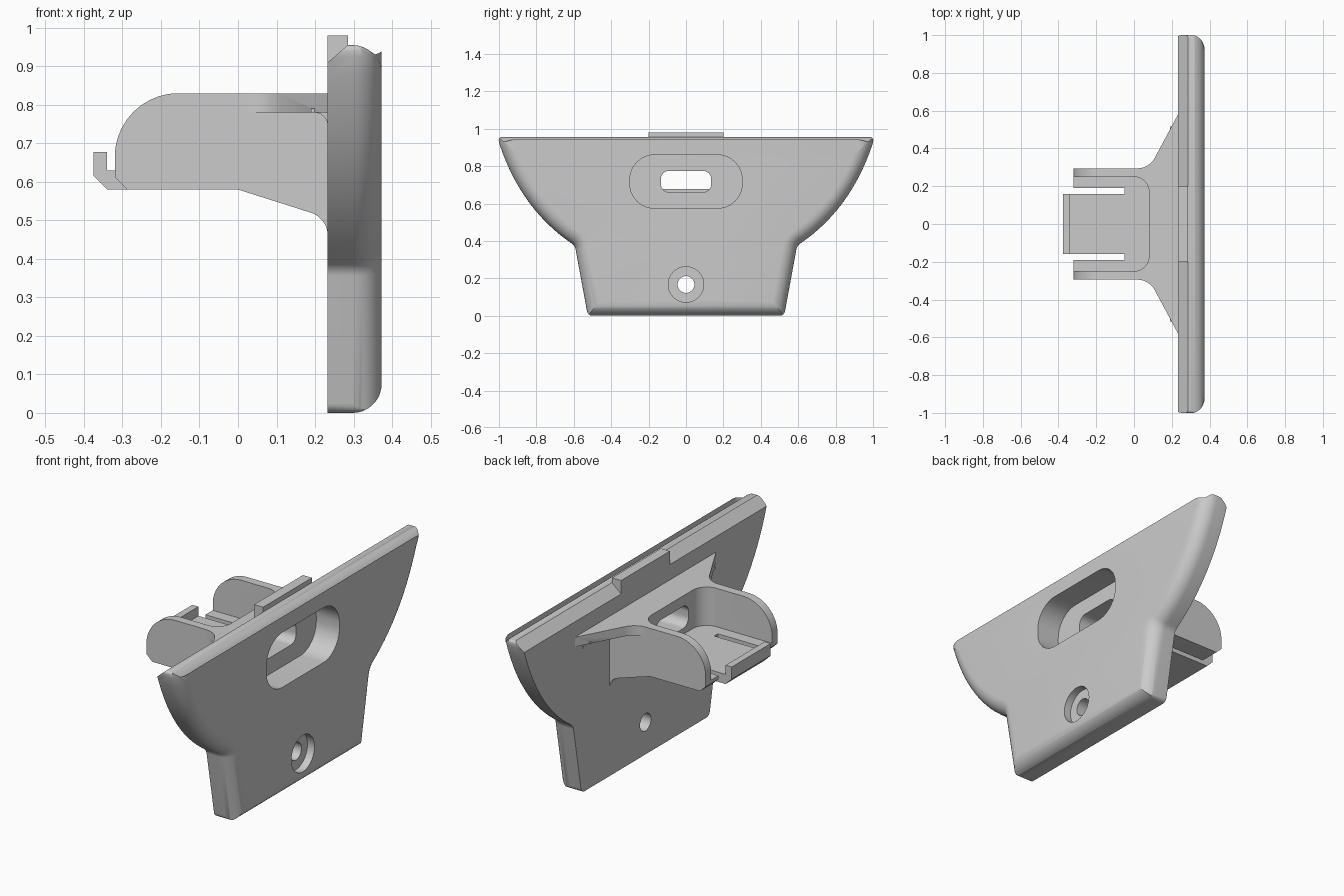
import bpy, bmesh
from math import sin, cos, tan, pi, radians
from mathutils import Vector

cube = bpy.data.objects.get("Cube")
if cube:
    bpy.data.objects.remove(cube, do_unlink=True)

grey = bpy.data.materials.new("plain grey")
grey.use_nodes = True
grey.diffuse_color = (0.6, 0.6, 0.6, 1)
grey.node_tree.nodes["Principled BSDF"].inputs["Base Color"].default_value = grey.diffuse_color


def outline(corners, seg=8):
    """Closed 2D outline; each corner is (a, b) or (a, b, fillet radius)."""
    pts, n = [], len(corners)
    for i, corner in enumerate(corners):
        p = Vector(corner[:2])
        r = corner[2] if len(corner) > 2 else 0
        if not r:
            pts.append(p)
            continue
        u = (Vector(corners[i - 1][:2]) - p).normalized()
        v = (Vector(corners[(i + 1) % n][:2]) - p).normalized()
        half = u.angle(v) / 2
        centre = p + (u + v).normalized() * r / sin(half)
        start, end = p + u * r / tan(half) - centre, p + v * r / tan(half) - centre
        pts += [centre + start.lerp(end, k / seg).normalized() * r for k in range(seg + 1)]
    return pts


def rectangle(a0, a1, b0, b1, r=0):
    return outline([(a0, b0, r), (a1, b0, r), (a1, b1, r), (a0, b1, r)])


def circle(a, b, r, n=40):
    return [Vector((a + r * cos(2 * pi * k / n), b + r * sin(2 * pi * k / n))) for k in range(n)]


def place(p, depth, axis):
    return {"x": (depth, p[0], p[1]), "y": (p[0], depth, p[1]), "z": (p[0], p[1], depth)}[axis]


def loft(name, rings, axis):
    """Solid through a list of (outline, depth) rings, capped at both ends."""
    bm = bmesh.new()
    loops = [[bm.verts.new(place(p, d, axis)) for p in pts] for pts, d in rings]
    for lo, hi in zip(loops, loops[1:]):
        for i in range(len(lo)):
            bm.faces.new((lo[i - 1], lo[i], hi[i], hi[i - 1]))
    bm.faces.new(loops[0])
    bm.faces.new(loops[-1])
    bmesh.ops.recalc_face_normals(bm, faces=bm.faces)
    mesh = bpy.data.meshes.new(name)
    bm.to_mesh(mesh)
    bm.free()
    mesh.materials.append(grey)
    obj = bpy.data.objects.new(name, mesh)
    bpy.context.collection.objects.link(obj)
    return obj


def prism(name, pts, axis, d0, d1):
    return loft(name, [(pts, d0), (pts, d1)], axis)


def combine(obj, tool, operation):
    bpy.context.view_layer.objects.active = obj
    mod = obj.modifiers.new(operation, "BOOLEAN")
    mod.operation, mod.solver, mod.object = operation, "EXACT", tool
    bpy.ops.object.modifier_apply(modifier=mod.name)
    bpy.data.objects.remove(tool, do_unlink=True)


def inset(pts, d):
    """Mitred inward offset of a counter-clockwise outline."""
    result = []
    for i, p in enumerate(pts):
        e0 = (p - pts[i - 1]).normalized()
        e1 = (pts[(i + 1) % len(pts)] - p).normalized()
        n0, n1 = Vector((-e0.y, e0.x)), Vector((-e1.y, e1.x))
        result.append(p + (n0 + n1) * d / (1 + n0.dot(n1)))
    return result


BACK, FRONT, ROUND = 0.233, 0.373, 0.075


# Face plate outline: narrow foot, flaring wings, flat top
def plate_outline(corner_r):
    a, c, b = Vector((0.594, 0.375)), Vector((0.88, 0.56)), Vector((1.0, 0.925))
    side = [(0.525, 0, corner_r), (a.x, a.y, 0.05)]
    for k in range(1, 15):
        t = k / 14
        side.append(tuple(a * (1 - t) ** 2 + c * 2 * t * (1 - t) + b * t * t))
    side.append((1.003, 0.955, corner_r * 0.5))
    mirrored = [(-s[0], *s[1:]) for s in reversed(side)]
    return outline(side + mirrored, 6)


sharp = plate_outline(0)
rings = [(sharp, BACK)]
for k in range(10):
    ang = k / 9 * pi / 2
    rings.append((inset(sharp, ROUND * (1 - cos(ang))), FRONT - ROUND + ROUND * sin(ang)))
plate = loft("face_plate", rings, "x")
combine(plate, prism("corner_trim", plate_outline(0.03), "x", 0.1, 0.5), "INTERSECT")

# Sloped rear top edge, front pocket and screw hole
slope = [Vector(p) for p in ((0.22, 0.899), (0.297, 0.965), (0.22, 0.965))]
combine(plate, prism("top_slope", slope, "y", -1.2, 1.2), "DIFFERENCE")
combine(plate, prism("pocket", rectangle(-0.3, 0.3, 0.575, 0.86, 0.13), "x", 0.24, 0.5), "DIFFERENCE")
combine(plate, prism("screw_recess", circle(0, 0.167, 0.095), "x", 0.333, 0.5), "DIFFERENCE")
combine(plate, prism("screw_hole", circle(0, 0.167, 0.045), "x", 0.1, 0.5), "DIFFERENCE")

# Locating tab on the top edge
tab_profile = outline([(BACK, 0.91), (0.285, 0.95), (0.285, 0.98), (BACK, 0.98)])
tab = prism("top_tab", tab_profile, "y", -0.2, 0.2)

# Bracket: body with gusset, flared web and web fillet
END = 0.237
body = outline([(-0.32, 0.612), (-0.287, 0.58), (0, 0.58), (BACK, 0.506, 0.063), (BACK, 0.45),
                (END, 0.45), (END, 0.83), (-0.32, 0.83, 0.165)], 12)
bracket = prism("bracket", body, "y", -0.295, 0.295)
flare = [(0, 0.295), (0.08, 0.295, 0.1), (END, 0.587)]
web = outline(flare + [(a, -b, *r) for a, b, *r in reversed(flare)])
combine(bracket, prism("web", web, "z", 0.78, 0.83), "UNION")
fillet = outline([(0.19, 0.79), (0.19, 0.78), (BACK, 0.78, 0.035), (BACK, 0.74), (END, 0.74), (END, 0.79)])
combine(bracket, prism("web_fillet", fillet, "y", -0.515, 0.515), "UNION")

# Open tray between the arms
tray = outline([(-0.5, -0.25), (0.08, -0.25, 0.08), (0.08, 0.25, 0.08), (-0.5, 0.25)])
combine(bracket, prism("tray", tray, "z", 0.63, 1), "DIFFERENCE")

# Spring tongue with a hook, freed by two slits
hook = outline([(-0.25, 0.58), (-0.34, 0.58), (-0.375, 0.615), (-0.375, 0.678),
                (-0.34, 0.678), (-0.34, 0.63), (-0.25, 0.63)])
combine(bracket, prism("hook", hook, "y", -0.16, 0.16), "UNION")
for s in (-1, 1):
    lo, hi = sorted((s * 0.16, s * 0.19))
    combine(bracket, prism("slit", rectangle(-0.4, -0.05, lo, hi), "z", 0.4, 0.7), "DIFFERENCE")

# Cable slot through plate and bracket
for obj in (plate, bracket):
    combine(obj, prism("slot", rectangle(-0.135, 0.135, 0.66, 0.775, 0.045), "x", 0.04, 0.3), "DIFFERENCE")

# Smooth shading with sharp creases
bpy.ops.object.select_all(action="DESELECT")
for obj in (plate, tab, bracket):
    obj.select_set(True)
bpy.context.view_layer.objects.active = plate
bpy.ops.object.shade_smooth_by_angle(angle=radians(30))
